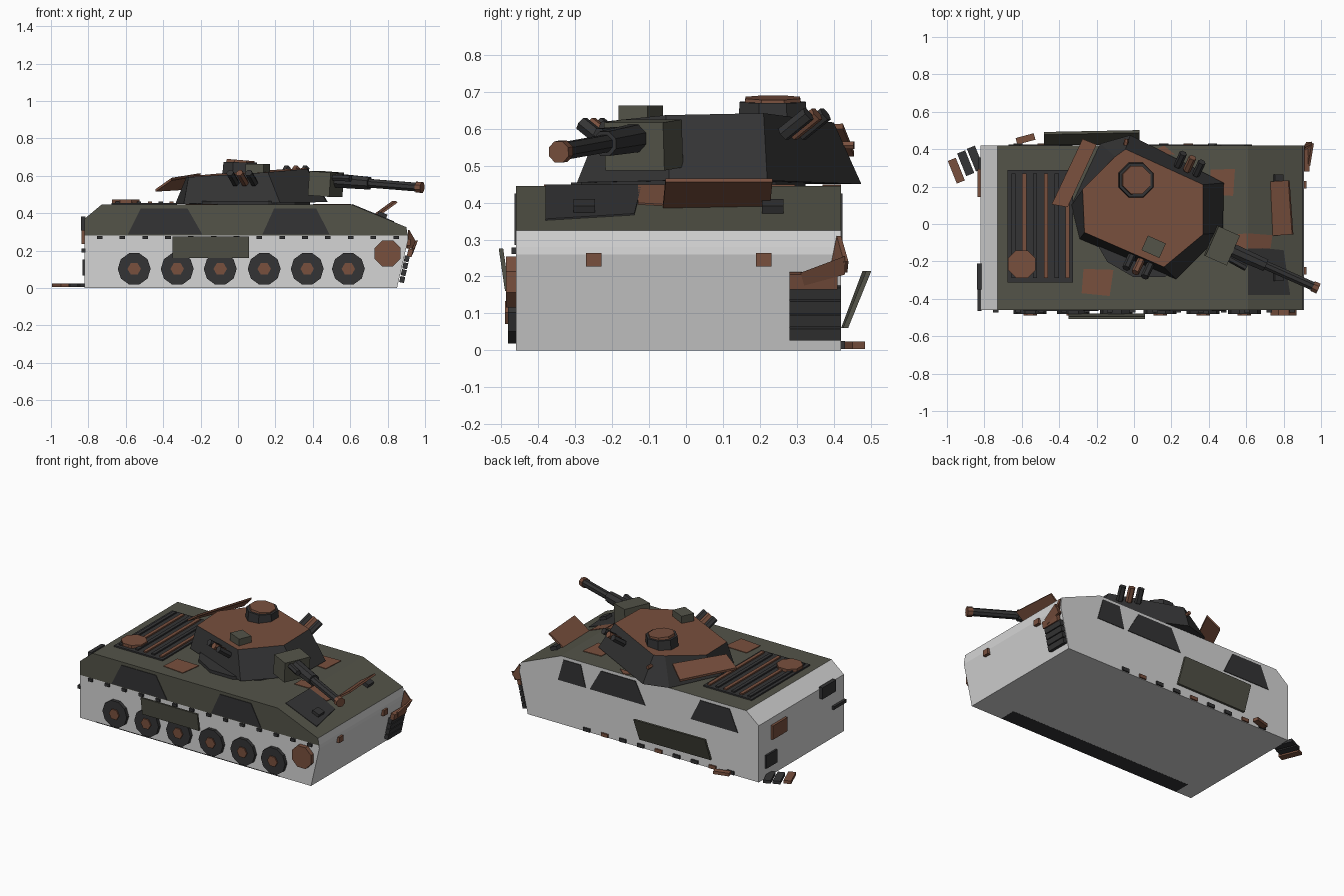
import bpy, bmesh, math
from mathutils import Vector, Matrix, Euler

cube = bpy.data.objects.get("Cube")
if cube:
    bpy.data.objects.remove(cube)


def material(name, rgb):
    m = bpy.data.materials.new(name)
    m.use_nodes = True
    m.diffuse_color = (*rgb, 1)
    node = next(n for n in m.node_tree.nodes if n.type == 'BSDF_PRINCIPLED')
    node.inputs["Base Color"].default_value = (*rgb, 1)
    node.inputs["Roughness"].default_value = 0.9
    return m


OLIVE = material("olive paint", (0.088, 0.088, 0.066))
DARK = material("charcoal", (0.034, 0.034, 0.035))
RUST = material("rust brown", (0.19, 0.08, 0.048))
PALE = material("pale grey", (0.66, 0.66, 0.66))


def finish(name, bm, *mats):
    bmesh.ops.recalc_face_normals(bm, faces=bm.faces)
    me = bpy.data.meshes.new(name)
    bm.to_mesh(me)
    bm.free()
    for m in mats:
        me.materials.append(m)
    ob = bpy.data.objects.new(name, me)
    bpy.context.collection.objects.link(ob)
    return ob


def loft(name, ring_a, ring_b, *mats):
    """Closed solid between two matching rings of points."""
    bm = bmesh.new()
    a = [bm.verts.new(p) for p in ring_a]
    b = [bm.verts.new(p) for p in ring_b]
    bm.faces.new(a)
    bm.faces.new(b)
    for i in range(len(a)):
        j = (i + 1) % len(a)
        bm.faces.new((a[i], a[j], b[j], b[i]))
    return finish(name, bm, *mats)


def prism(name, pts, vec, *mats):
    return loft(name, pts, [Vector(p) + Vector(vec) for p in pts], *mats)


def box(name, loc, size, mat, rot=(0, 0, 0)):
    bm = bmesh.new()
    turn = Euler([math.radians(r) for r in rot]).to_matrix().to_4x4()
    bmesh.ops.create_cube(bm, size=1, matrix=Matrix.Translation(loc) @ turn @ Matrix.Diagonal((*size, 1)))
    return finish(name, bm, mat)


def rod(name, a, b, r, mat, r2=None, sides=8):
    a, b = Vector(a), Vector(b)
    d = b - a
    bm = bmesh.new()
    turn = d.to_track_quat('Z', 'Y').to_matrix().to_4x4()
    bmesh.ops.create_cone(bm, cap_ends=True, segments=sides, radius1=r, radius2=r2 or r, depth=d.length,
                          matrix=Matrix.Translation((a + b) / 2) @ turn @ Matrix.Rotation(math.pi / sides, 4, 'Z'))
    return finish(name, bm, mat)


def patch(name, pts, z, mat, h=0.008):
    return prism(name, [(x, y, z) for x, y in pts], (0, 0, h), mat)


RIGHT, LEFT = -0.46, 0.42
SPAN = (0, LEFT - RIGHT, 0)

# Hull: pale lower tub and olive upper body
tub = [(-0.82, 0), (0.85, 0), (0.91, 0.26), (0.908, 0.28), (-0.82, 0.28)]
prism("hull_lower", [(x, RIGHT, z) for x, z in tub], SPAN, PALE)
body = [(-0.82, 0.28), (0.908, 0.28), (0.9, 0.325), (0.61, 0.445), (-0.73, 0.445), (-0.82, 0.37)]
upper = prism("hull_upper", [(x, RIGHT, z) for x, z in body], SPAN, OLIVE, PALE)
for f in upper.data.polygons:
    if f.normal.y > 0.5 or f.normal.x < -0.5 or f.normal.x > 0.9:
        f.material_index = 1

# Camouflage plates on the sides
for side, y, blocks in (("right", RIGHT - 0.004, ((-0.39, 0.2), (0.31, 0.18))),
                        ("left", LEFT - 0.004, ((0.2, 0.2), (-0.5, 0.17), (0.53, 0.1)))):
    for x, w in blocks:
        pts = [(x - w, y, 0.285), (x + w, y, 0.285), (x + w * 0.6, y, 0.425), (x - w * 0.65, y, 0.425)]
        prism(f"{side}_side_camouflage", pts, (0, 0.008, 0), DARK)

# Running gear on the right side
for x in (-0.555, -0.325, -0.095, 0.14, 0.37, 0.59):
    rod("road_wheel", (x, RIGHT + 0.02, 0.102), (x, -0.482, 0.102), 0.088, DARK, sides=10)
    rod("wheel_hub", (x, RIGHT, 0.102), (x, -0.49, 0.102), 0.036, RUST, sides=6)
rod("drive_sprocket", (0.8, RIGHT + 0.02, 0.185), (0.8, -0.488, 0.185), 0.075, RUST)
for i in range(14):
    box("skirt_bracket", (-0.74 + i * 0.122, RIGHT - 0.004, 0.27), (0.03, 0.018, 0.018), DARK)
box("track_underside", (-0.04, -0.405, 0.0025), (1.33, 0.11, 0.006), DARK)
prism("right_skirt_panel", [(-0.35, -0.495, 0.275), (0.06, -0.495, 0.275), (0.06, -0.478, 0.16),
                            (-0.35, -0.478, 0.16)], (0, -0.012, 0), OLIVE)
# Leaning skirt and scattered scraps on the left side
prism("left_skirt_panel", [(-0.48, 0.42, 0.06), (0.03, 0.425, 0.06), (0.03, 0.488, 0.215),
                           (-0.48, 0.478, 0.215)], (0, 0.014, 0), OLIVE)
for i in range(9):
    box("left_scrap", (-0.62 + i * 0.13, LEFT, 0.014), (0.05, 0.02, 0.022), RUST if i % 3 == 1 else DARK)

# Broken track pieces lying behind and hanging in front
for x, y, mat in ((-0.95, 0.285, RUST), (-0.9, 0.325, DARK), (-0.848, 0.35, DARK)):
    box("fallen_track_link", (x, y, 0.014), (0.046, 0.13, 0.02), mat, (0, 0, 22))
box("fallen_track_link", (-0.58, 0.455, 0.014), (0.1, 0.036, 0.02), RUST, (0, 0, 15))
for i in range(4):
    z = 0.045 + i * 0.037
    box("hanging_track_link", (0.868 + z * 0.22, 0.35, z), (0.026, 0.14, 0.033), DARK, (0, 13, 0))
box("hanging_track_link", (0.92, 0.345, 0.188), (0.026, 0.13, 0.042), RUST, (0, 13, 0))
prism("bent_front_plate", [(0.92, 0.32, 0.175), (0.925, 0.43, 0.205), (0.95, 0.43, 0.255), (0.93, 0.31, 0.21)],
      (0.012, 0, 0), RUST)
prism("torn_front_corner", [(0.9, 0.4, 0.21), (0.92, 0.437, 0.21), (0.95, 0.44, 0.24), (0.91, 0.42, 0.31)],
      (0.006, -0.012, 0), RUST)

# Front and rear fittings
for y in (-0.25, 0.21):
    box("tow_lug", (0.912, y, 0.245), (0.022, 0.042, 0.036), RUST)
for y in (-0.275, 0.235):
    box("headlight", (0.77, y, 0.385), (0.05, 0.058, 0.034), DARK, (0, 22, 0))
box("rear_stowage", (-0.828, -0.28, 0.345), (0.025, 0.14, 0.075), DARK)
box("rear_hatch", (-0.826, 0.22, 0.28), (0.02, 0.15, 0.09), RUST)
box("rear_lamp", (-0.824, 0.3, 0.11), (0.016, 0.11, 0.085), DARK)
box("rear_step", (-0.826, -0.4, 0.2), (0.02, 0.13, 0.02), DARK)

# Engine deck
box("engine_grille", (-0.502, -0.012, 0.448), (0.35, 0.6, 0.012), DARK)
for i in range(6):
    box("grille_bar", (-0.645 + i * 0.058, -0.01, 0.457), (0.022, 0.56, 0.012), RUST if i % 2 else DARK)
rod("deck_hatch", (-0.6, -0.215, 0.45), (-0.6, -0.215, 0.473), 0.08, RUST)

# Rust and camouflage patches on the deck
patch("deck_rust", [(-0.28, -0.37), (-0.13, -0.385), (-0.11, -0.245), (-0.27, -0.24)], 0.441, RUST)
patch("deck_rust", [(0.4, 0.16), (0.53, 0.15), (0.54, 0.295), (0.41, 0.29)], 0.441, RUST)
patch("deck_rust", [(0.08, 0.38), (0.22, 0.37), (0.16, 0.45 - 0.03)], 0.441, RUST)
patch("deck_rust", [(0.5, -0.06), (0.605, -0.05), (0.605, -0.13), (0.5, -0.13)], 0.441, RUST)
slope = lambda x: 0.445 - (x - 0.61) * 0.414
prism("nose_rust", [(x, y, slope(x) - 0.004) for x, y in ((0.61, -0.05), (0.74, -0.06), (0.73, -0.13), (0.61, -0.13))],
      (0, 0, 0.008), RUST)
prism("nose_camouflage", [(x, y, slope(x) - 0.004) for x, y in
                          ((0.61, -0.12), (0.8, -0.14), (0.835, -0.38), (0.61, -0.38))], (0, 0, 0.008), DARK)
box("loose_nose_plate", (0.78, 0.085, 0.418), (0.145, 0.29, 0.012), RUST, (0, -36, 4))

# Turret: turned toward the front right corner
rod("turret_ring", (0.08, 0.02, 0.44), (0.08, 0.02, 0.465), 0.315, DARK, sides=12)
base = [(-0.18, 0.43), (-0.02, 0.475), (0.48, 0.22), (0.475, -0.045), (0.225, -0.295), (-0.29, -0.08), (-0.335, 0.1)]
roof = [(-0.1, 0.36), (-0.045, 0.4), (0.37, 0.21), (0.37, -0.055), (0.16, -0.23), (-0.265, -0.045), (-0.275, 0.185)]
tilt = lambda x, y: 0.612 + 0.07 * x + 0.02 * y
turret = loft("turret", [(x, y, 0.45 + 0.02 * max(x, 0)) for x, y in base],
              [(x, y, tilt(x, y)) for x, y in roof], DARK, RUST)
for f in turret.data.polygons:
    f.material_index = int(f.normal.z > 0.9)
prism("bustle_plate", [(-0.44, 0.105, 0.515), (-0.275, 0.455, 0.525), (-0.2, 0.425, 0.6), (-0.355, 0.09, 0.575)],
      (0, 0, 0.014), RUST)

# Cupola and sight
rod("cupola", (0.01, 0.235, 0.6), (0.012, 0.235, 0.672), 0.102, DARK, 0.097)
rod("cupola_lid", (0.012, 0.235, 0.66), (0.014, 0.235, 0.684), 0.084, RUST, 0.08)
box("roof_sight", (0.105, -0.122, 0.635), (0.105, 0.085, 0.055), OLIVE, (0, 0, -24))

# Smoke dischargers on both flanks
aim = Vector((0.906, -0.423, 0))
flank = Vector((0.423, 0.906, 0))
for centre, out in (((0.29, 0.305, 0.585), flank), ((0.03, -0.21, 0.56), -flank)):
    for i, mat in enumerate((DARK, RUST, DARK)):
        p = Vector(centre) + aim * (i - 1) * 0.055
        rod("smoke_discharger", p - out * 0.02, p + out * 0.055 + Vector((0, 0, 0.055)), 0.021, mat, sides=6)
rod("rear_stub", (-0.05, 0.38, 0.555), (-0.04, 0.455, 0.555), 0.012, RUST, sides=6)

# Mantlet and gun
box("mantlet", (0.47, -0.115, 0.556), (0.125, 0.175, 0.13), OLIVE, (0, 4, -24))
root, muzzle = Vector((0.5, -0.13, 0.576)), Vector((0.985, -0.345, 0.537))
along = lambda t: root.lerp(muzzle, t)
rod("gun_sleeve", along(0), along(0.42), 0.041, DARK, 0.036)
rod("gun_barrel", along(0.4), along(0.96), 0.025, DARK)
rod("gun_muzzle", along(0.94), along(1), 0.031, RUST)
rod("coaxial_gun", (0.5, -0.18, 0.59), (0.6, -0.235, 0.585), 0.018, DARK, sides=6)
